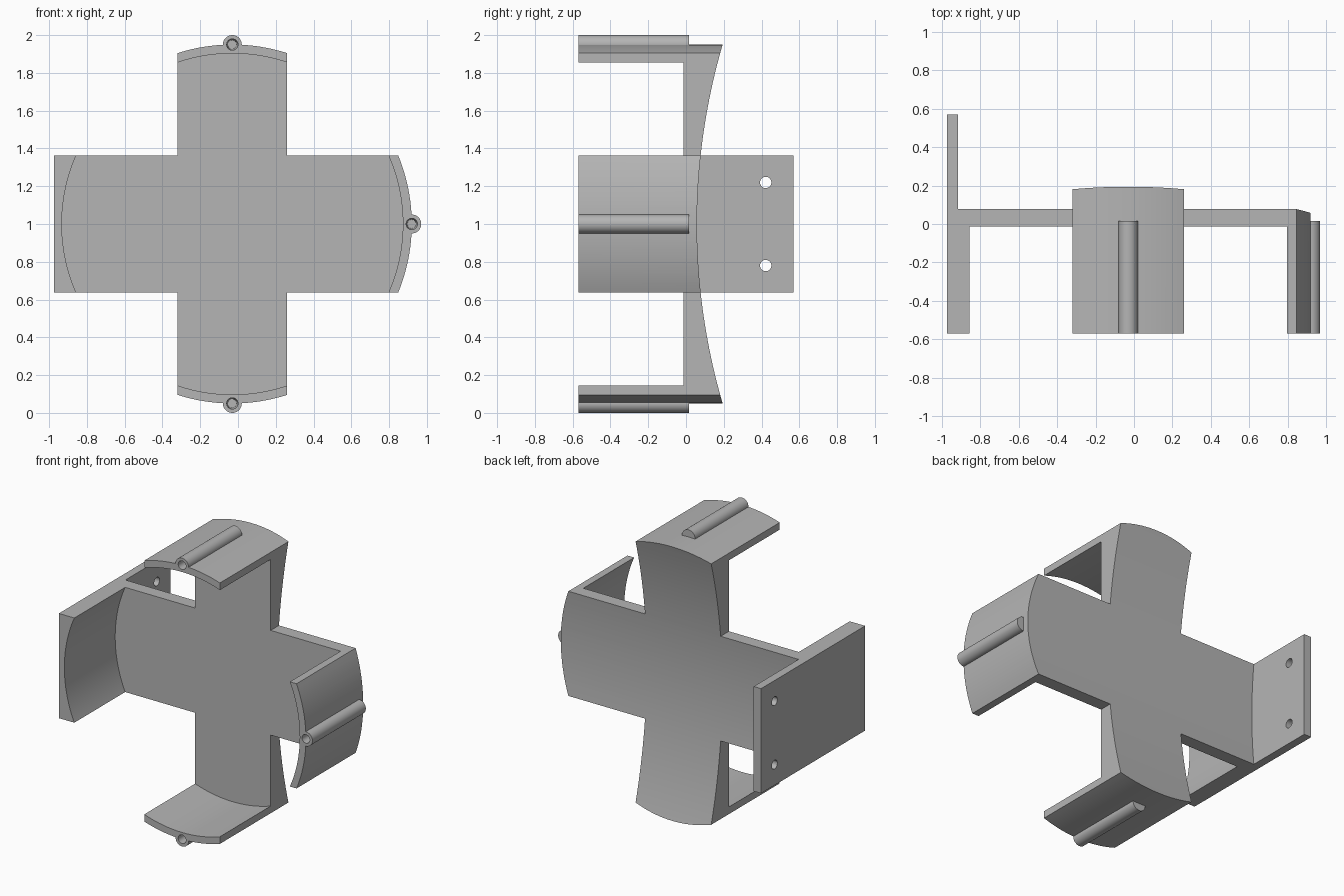
import bpy, bmesh
from math import asin, cos, sin, pi
from mathutils import Vector, Matrix

if "Cube" in bpy.data.objects:
    bpy.data.objects.remove(bpy.data.objects["Cube"], do_unlink=True)

CX, CZ = -0.03, 1.0                 # centre of the ring that the walls follow
OUTER, INNER = 0.95, 0.903          # wall radii
HALF_W, HALF_H = 0.29, 0.363        # half widths of the upright and level arms
LEFT = -0.975
FRONT, PANEL_FRONT, PANEL_BACK, BACK = -0.57, -0.013, 0.058, 0.57
SADDLE = 3.386                      # radius of the hollow back

grey = bpy.data.materials.new("plain grey")
grey.use_nodes = True
grey.diffuse_color = (0.46, 0.46, 0.46, 1)
grey.node_tree.nodes["Principled BSDF"].inputs["Base Color"].default_value = grey.diffuse_color


def make_object(name, bm):
    bmesh.ops.recalc_face_normals(bm, faces=bm.faces)
    mesh = bpy.data.meshes.new(name)
    bm.to_mesh(mesh)
    bm.free()
    mesh.materials.append(grey)
    obj = bpy.data.objects.new(name, mesh)
    bpy.context.collection.objects.link(obj)
    return obj


def prism(name, outline, y0, y1):
    bm = bmesh.new()
    face = bm.faces.new([bm.verts.new((x, y0, z)) for x, z in outline])
    new = bmesh.ops.extrude_face_region(bm, geom=[face])["geom"]
    moved = [v for v in new if isinstance(v, bmesh.types.BMVert)]
    bmesh.ops.translate(bm, verts=moved, vec=(0, y1 - y0, 0))
    return make_object(name, bm)


def rod(name, start, end, r1, r2=None, segments=48):
    start, end = Vector(start), Vector(end)
    axis = end - start
    turn = axis.to_track_quat("Z", "Y").to_matrix().to_4x4()
    bm = bmesh.new()
    bmesh.ops.create_cone(bm, cap_ends=True, segments=segments, radius1=r1,
                          radius2=r1 if r2 is None else r2, depth=axis.length,
                          matrix=Matrix.Translation((start + end) / 2) @ turn)
    return make_object(name, bm)


def combine(target, tool, operation):
    mod = target.modifiers.new(operation, "BOOLEAN")
    mod.operation, mod.solver, mod.object = operation, "EXACT", tool
    bpy.context.view_layer.objects.active = target
    bpy.ops.object.modifier_apply(modifier=mod.name)
    bpy.data.objects.remove(tool, do_unlink=True)


def arc(middle, half_width, steps=24):
    spread = asin(half_width / OUTER)
    angles = [middle + spread * (2 * i / steps - 1) for i in range(steps + 1)]
    return [(CX + OUTER * cos(a), CZ + OUTER * sin(a)) for a in angles]


def corner(sx, sz):
    return [(CX + sx * HALF_W, CZ + sz * HALF_H)]


# Cross-shaped body with rounded ends and one flat end
outline = (arc(0, HALF_H) + corner(1, 1) + arc(pi / 2, HALF_W) + corner(-1, 1)
           + [(LEFT, CZ + HALF_H), (LEFT, CZ - HALF_H)]
           + corner(-1, -1) + arc(-pi / 2, HALF_W) + corner(1, -1))
frame = prism("cross_frame", outline, FRONT, 0.4)

# Pin tubes along the three rounded walls
pins = [(CX + OUTER * cos(a), CZ + OUTER * sin(a)) for a in (0, pi / 2, -pi / 2)]
for x, z in pins:
    combine(frame, rod("pin_tube", (x, FRONT, z), (x, 0.015, z), 0.05), "UNION")

# Round front cavity and gently hollowed back
combine(frame, rod("cavity", (CX, -1, CZ), (CX, PANEL_FRONT, CZ), INNER, segments=160),
        "DIFFERENCE")
saddle_y = PANEL_BACK + SADDLE
combine(frame, rod("saddle", (-2, saddle_y, CZ), (2, saddle_y, CZ), SADDLE, segments=480),
        "DIFFERENCE")

# Flat mounting plate reaching backwards, with two screw holes
z0, z1 = CZ - HALF_H, CZ + HALF_H
plate = [(LEFT, z0), (-0.918, z0), (-0.918, z1), (LEFT, z1)]
combine(frame, prism("mounting_plate", plate, 0.0, BACK), "UNION")
for side in (-1, 1):
    z = CZ + side * 0.22
    combine(frame, rod("screw_hole", (-1.1, 0.422, z), (-0.8, 0.422, z), 0.03), "DIFFERENCE")

# Tapered blind holes in the tube fronts
for x, z in pins:
    combine(frame, rod("pin_hole", (x, FRONT - 0.01, z), (x, -0.15, z), 0.03, 0.023),
            "DIFFERENCE")

bpy.ops.object.select_all(action="DESELECT")
frame.select_set(True)
bpy.context.view_layer.objects.active = frame
bpy.ops.object.shade_smooth_by_angle()
